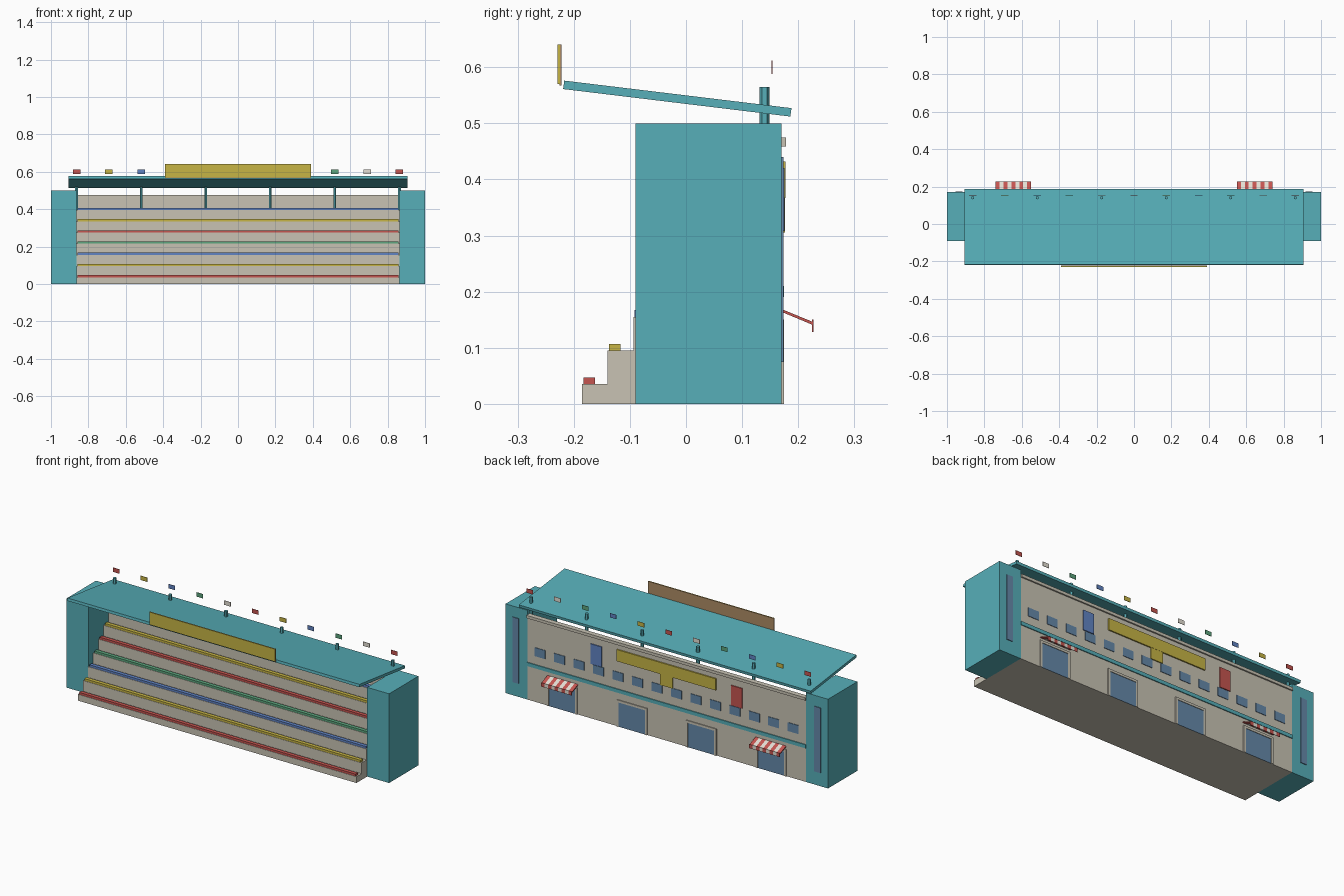
import bpy, bmesh, math
from mathutils import Matrix

if "Cube" in bpy.data.objects:
    bpy.data.objects.remove(bpy.data.objects["Cube"])

COLOURS = {
    "teal": (0.095, 0.43, 0.485), "stone": (0.58, 0.545, 0.455), "yellow": (0.57, 0.46, 0.06),
    "red": (0.56, 0.09, 0.08), "blue": (0.12, 0.23, 0.55), "green": (0.11, 0.38, 0.21),
    "glass": (0.13, 0.25, 0.40), "brown": (0.42, 0.26, 0.13), "cream": (0.78, 0.74, 0.66),
}
MATS = {}
for key, rgb in COLOURS.items():
    MATS[key] = bpy.data.materials.new(key)
    MATS[key].diffuse_color = (*rgb, 1)


def finish(name, bm, colour):
    mesh = bpy.data.meshes.new(name)
    bmesh.ops.recalc_face_normals(bm, faces=bm.faces)
    bm.to_mesh(mesh)
    bm.free()
    mesh.materials.append(MATS[colour])
    obj = bpy.data.objects.new(name, mesh)
    bpy.context.collection.objects.link(obj)
    return obj


def box(name, colour, x, y, z):
    """Box given by (min, max) on each axis."""
    bm = bmesh.new()
    size = [b - a for a, b in (x, y, z)]
    mid = [(a + b) / 2 for a, b in (x, y, z)]
    bmesh.ops.create_cube(bm, size=1, matrix=Matrix.Translation(mid) @ Matrix.Diagonal((*size, 1)))
    return finish(name, bm, colour)


def extrude_x(name, colour, profile, x0, x1):
    """Extrude a (y, z) profile along x."""
    bm = bmesh.new()
    face = bm.faces.new([bm.verts.new((x0, y, z)) for y, z in profile])
    new = bmesh.ops.extrude_face_region(bm, geom=[face])["geom"]
    verts = [v for v in new if isinstance(v, bmesh.types.BMVert)]
    bmesh.ops.translate(bm, verts=verts, vec=(x1 - x0, 0, 0))
    return finish(name, bm, colour)


# End towers with tall window strips at the rear
WALL = 0.17
for side in (-1, 1):
    xs = sorted((side * 0.864, side))
    box("end_tower", "teal", xs, (-0.09, WALL), (0, 0.5))
    xs = sorted((side * 0.917, side * 0.955))
    box("tower_window", "glass", xs, (WALL, WALL + 0.004), (0.075, 0.44))

# Stepped terrace and rear wall in one profile
ROWS, DEPTH, RISE = 7, 0.0455, 0.06
profile = [(-0.185, 0)]
for i in range(ROWS):
    y, z = -0.185 + i * DEPTH, 0.035 + i * RISE
    if i:
        profile.append((y, z - RISE))
    profile.append((y, z))
profile += [(0.15, z), (0.15, 0.475), (WALL, 0.475), (WALL, 0)]
extrude_x("terrace", "stone", profile, -0.864, 0.864)

# Bench rows
BENCH = ["red", "yellow", "blue", "green"]
for i in range(ROWS):
    y, z = -0.183 + i * DEPTH, 0.035 + i * RISE
    box("bench_row", BENCH[i % 4], (-0.857, 0.857), (y, y + 0.021), (z, z + 0.012))

# Sloping roof
top = [(-0.217, 0.576), (0.188, 0.527)]
low = [(0.186, 0.512), (-0.219, 0.561)]
extrude_x("roof", "teal", top + low, -0.905, 0.905)

# Roof posts and floating flags
FLAGS = ["red", "yellow", "blue", "green", "cream"]
for i in range(11):
    x = -0.8625 + i * 0.1725
    if i % 2 == 0:
        bm = bmesh.new()
        bmesh.ops.create_cone(bm, cap_ends=True, segments=6, radius1=0.009, radius2=0.009,
                              depth=0.17, matrix=Matrix.Translation((x, 0.14, 0.48)))
        finish("roof_post", bm, "teal")
    box("flag", FLAGS[i % 5], (x - 0.02, x + 0.02), (0.152, 0.154), (0.588, 0.612))

# Front sign board
box("sign_face", "yellow", (-0.39, 0.39), (-0.229, -0.225), (0.57, 0.64))
box("sign_back", "brown", (-0.39, 0.39), (-0.225, -0.222), (0.567, 0.64))

# Rear cornice and band
box("rear_cornice", "stone", (-0.864, 0.864), (WALL, 0.178), (0.459, 0.475))
box("rear_band", "teal", (-0.864, 0.864), (WALL, 0.175), (0.19, 0.21))

# Rear windows
for i in range(14):
    x = -0.785 + i * 1.57 / 13
    box("rear_window", "glass", (x - 0.033, x + 0.033), (WALL, 0.173), (0.257, 0.305))

# Rear sign with stem, and hanging banners
box("rear_sign", "yellow", (-0.307, 0.307), (WALL, 0.177), (0.367, 0.432))
box("rear_sign_stem", "yellow", (-0.038, 0.038), (WALL, 0.176), (0.305, 0.367))
for x, colour in ((0.435, "blue"), (-0.435, "red")):
    box("banner", colour, (x - 0.034, x + 0.034), (WALL, 0.1755), (0.308, 0.42))

# Doors with frames
for x in (-0.648, -0.215, 0.215, 0.648):
    box("door", "glass", (x - 0.082, x + 0.082), (WALL, 0.172), (0, 0.137))
    for s in (-1, 1):
        xs = sorted((x + s * 0.082, x + s * 0.095))
        box("door_jamb", "stone", xs, (WALL, 0.175), (0, 0.137))
    box("door_lintel", "stone", (x - 0.095, x + 0.095), (WALL, 0.175), (0.137, 0.15))

# Striped awnings with hanging flaps
STRIPES, WIDTH = 9, 0.19
for cx in (-0.645, 0.645):
    for i in range(STRIPES):
        x0 = cx - WIDTH / 2 + i * WIDTH / STRIPES
        x1 = x0 + WIDTH / STRIPES
        colour = ("red", "cream")[i % 2]
        slope = [(WALL, 0.169), (0.226, 0.146), (0.225, 0.141), (WALL, 0.164)]
        extrude_x("awning_stripe", colour, slope, x0, x1)
        box("awning_flap", colour, (x0, x1), (0.225, 0.227), (0.128, 0.15))

for m in bpy.data.materials:
    if m.users and not m.is_grease_pencil:
        m.use_nodes = True
        m.node_tree.nodes["Principled BSDF"].inputs["Base Color"].default_value = m.diffuse_color
